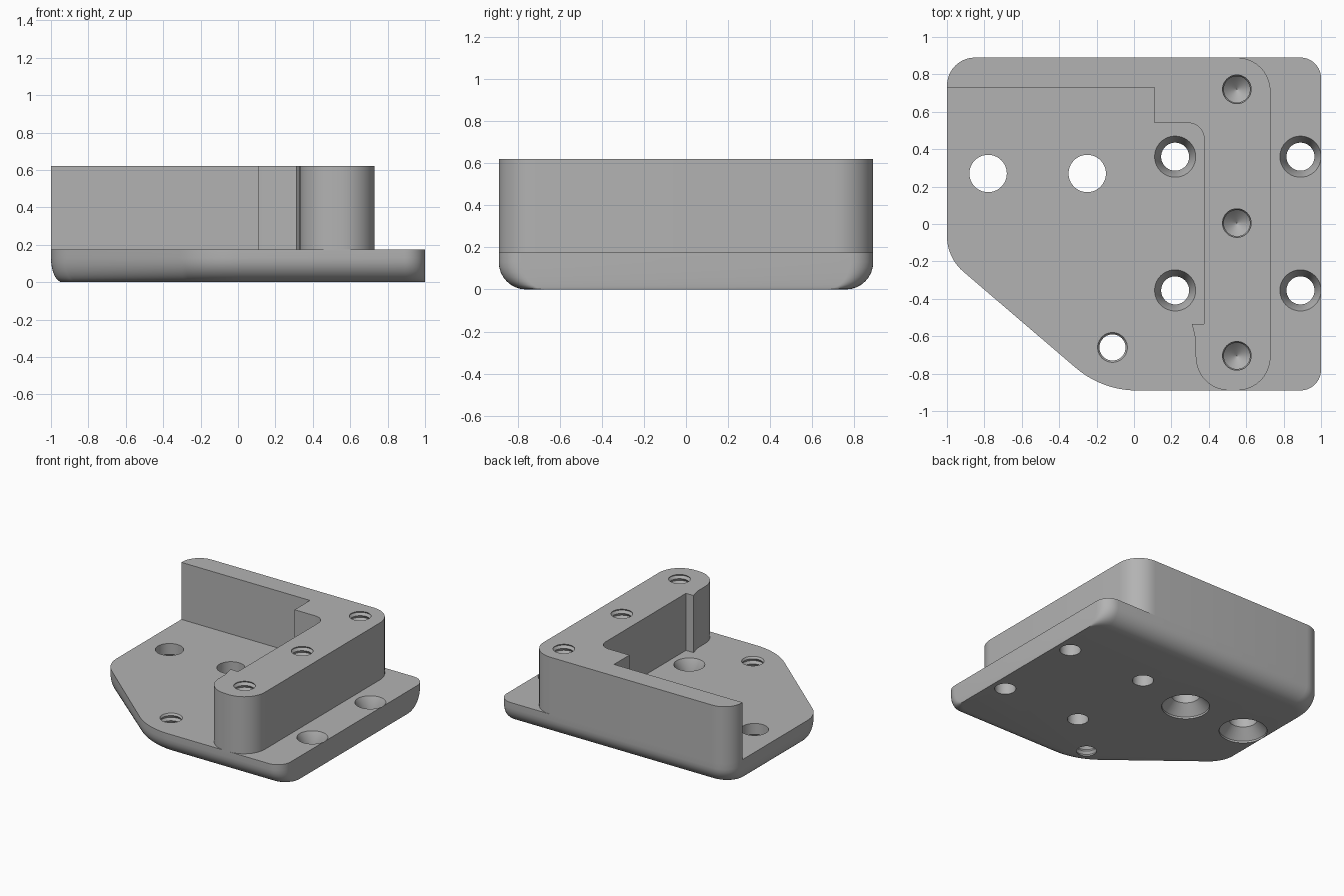
import bpy, bmesh, math
from mathutils import Vector

if "Cube" in bpy.data.objects:
    bpy.data.objects.remove(bpy.data.objects["Cube"])

PLATE, TOP = 0.175, 0.62

grey = bpy.data.materials.new("plain grey")
grey.use_nodes = True
grey.diffuse_color = (0.45, 0.45, 0.45, 1)
grey.node_tree.nodes["Principled BSDF"].inputs["Base Color"].default_value = (0.45, 0.45, 0.45, 1)


def rounded(corners, steps=10):
    """Outline through corners (x, y, radius), each rounded by a tangent arc."""
    out = []
    for i, (x, y, r) in enumerate(corners):
        p = Vector((x, y))
        if not r:
            out.append(p)
            continue
        a = (Vector(corners[i - 1][:2]) - p).normalized()
        b = (Vector(corners[(i + 1) % len(corners)][:2]) - p).normalized()
        half = a.angle(b) / 2
        centre = p + (a + b).normalized() * r / math.sin(half)
        start = p + a * r / math.tan(half) - centre
        end = p + b * r / math.tan(half) - centre
        sweep = math.pi - 2 * half
        for k in range(steps + 1):
            t = k / steps
            out.append(centre + (start * math.sin((1 - t) * sweep)
                                 + end * math.sin(t * sweep)) / math.sin(sweep))
    return out


def add_rings(bm, rings):
    """Skin a stack of equal rings and cap both ends."""
    loops = [[bm.verts.new(p) for p in ring] for ring in rings]
    n = len(loops[0])
    for low, high in zip(loops, loops[1:]):
        for i in range(n):
            j = (i + 1) % n
            bm.faces.new((low[i], low[j], high[j], high[i]))
    bm.faces.new(loops[0][::-1])
    bm.faces.new(loops[-1])


def finish(bm, name):
    bmesh.ops.recalc_face_normals(bm, faces=bm.faces)
    mesh = bpy.data.meshes.new(name)
    bm.to_mesh(mesh)
    bm.free()
    mesh.materials.append(grey)
    obj = bpy.data.objects.new(name, mesh)
    bpy.context.collection.objects.link(obj)
    return obj


def add_lathe(bm, x, y, profile, sides=40):
    """Turned hole cutter; profile is (radius, z) from bottom to top."""
    turns = [math.tau * k / sides for k in range(sides)]
    add_rings(bm, [[(x + r * math.cos(a), y + r * math.sin(a), z) for a in turns]
                   for r, z in profile])


def thread(bottom, top, minor=0.07, major=0.083, pitch=0.04):
    """Zigzag profile of a threaded hole."""
    count = round((top - bottom) / pitch)
    step = (top - bottom) / count
    return [(r, bottom + (k + f) * step) for k in range(count)
            for r, f in ((minor, 0), (major, 0.5))] + [(minor, top)]


def drill(obj, cutter):
    cutter.hide_render = True
    mod = obj.modifiers.new("holes", "BOOLEAN")
    mod.operation, mod.solver, mod.object = "DIFFERENCE", "EXACT", cutter
    bpy.ops.object.select_all(action="DESELECT")
    obj.select_set(True)
    bpy.context.view_layer.objects.active = obj
    bpy.ops.object.modifier_apply(modifier=mod.name)
    bpy.data.objects.remove(cutter)
    bpy.ops.object.shade_smooth_by_angle(angle=math.radians(28))


# Base plate: lower edge rolls under everywhere except the right-hand side
outline = rounded([(1, -0.89, 0.11), (1, 0.89, 0.11), (-1, 0.89, 0.15),
                   (-1, -0.18, 0.25), (-0.17, -0.89, 0.5)])
rings = []
for s in range(9):
    a = math.pi / 2 * s / 8
    inset = 1 - math.sin(a)
    rings.append([(1 - (1 - p.x) * (1 - 0.03 * inset), p.y * (1 - 0.146 * inset),
                   0.13 * (1 - math.cos(a))) for p in outline])
rings.append([(p.x, p.y, PLATE) for p in outline])
bm = bmesh.new()
add_rings(bm, rings)
plate = finish(bm, "base_plate")

# Plate holes
bm = bmesh.new()
for x in (0.22, 0.89):
    for y in (0.36, -0.355):
        add_lathe(bm, x, y, [(0.075, -0.1), (0.075, 0.1), (0.11, PLATE), (0.11, 0.3)])
for x in (-0.78, -0.25):
    add_lathe(bm, x, 0.27, [(0.17, -0.1), (0.17, 0.015), (0.1, 0.09), (0.1, 0.3)])
add_lathe(bm, -0.115, -0.66, thread(-0.04, 0.2))
drill(plate, finish(bm, "plate_hole_cutter"))

# Upright wall: long back rail and thick right-hand rail
outline = rounded([(-1, 0.73, 0), (0.11, 0.73, 0), (0.11, 0.54, 0), (0.375, 0.54, 0.085),
                   (0.375, -0.535, 0), (0.31, -0.535, 0), (0.33, -0.62, 0),
                   (0.33, -0.89, 0.18), (0.73, -0.89, 0.18), (0.73, 0.89, 0.18),
                   (-1, 0.89, 0.15)])
bm = bmesh.new()
add_rings(bm, [[(p.x, p.y, z) for p in outline] for z in (PLATE, TOP)])
wall = finish(bm, "corner_wall")

# Blind threaded holes with drill-point ends
bm = bmesh.new()
for y in (0.72, 0.005, -0.705):
    add_lathe(bm, 0.55, y, [(0.002, 0.22)] + thread(0.27, 0.63))
drill(wall, finish(bm, "wall_hole_cutter"))
